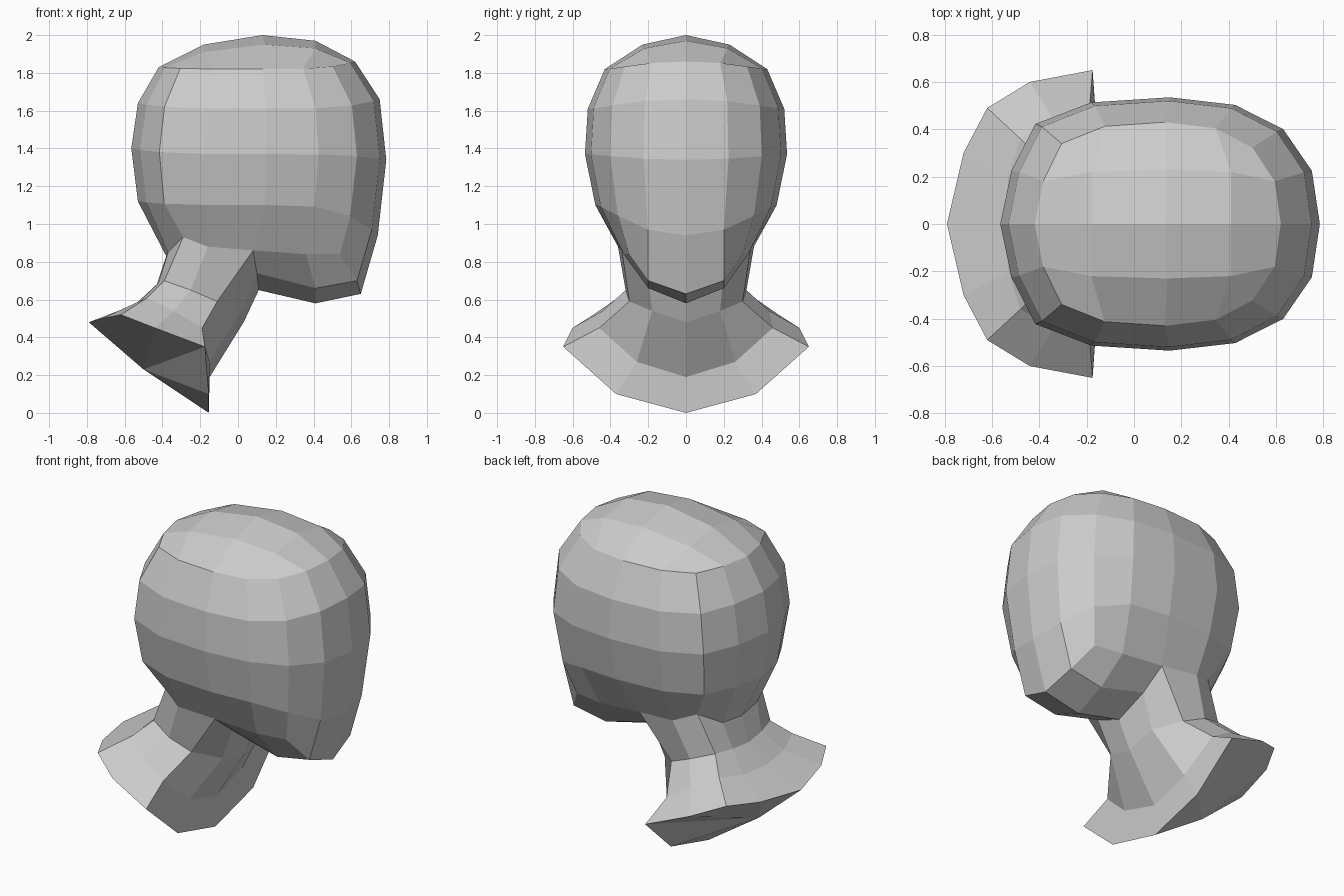
import bpy
import bmesh
from mathutils import Vector

cube = bpy.data.objects.get("Cube")
if cube:
    bpy.data.objects.remove(cube, do_unlink=True)

# One plain clay colour
clay = bpy.data.materials.new("clay_grey")
clay.use_nodes = True
colour = (0.6, 0.6, 0.6, 1.0)
clay.diffuse_color = colour
clay.node_tree.nodes["Principled BSDF"].inputs["Base Color"].default_value = colour

# Half outline of the skull seen from above, face to nape, in unit size
PLAN = [(1, 0), (.95, .42), (.77, .75), (.47, .94), (.06, 1),
        (-.43, .96), (-.78, .79), (-.93, .42), (-1, 0)]


def skull_ring(x_face, x_nape, half_width, z_face, z_side, z_nape):
    """Half ring around the skull whose height bends toward face and nape."""
    middle, reach = (x_face + x_nape) / 2, (x_face - x_nape) / 2
    ring = []
    for u, v in PLAN:
        z_end = z_face if u > 0 else z_nape
        z = z_side + (z_end - z_side) * u ** 4
        ring.append((middle + reach * u, half_width * v, z))
    return ring


def add_face(bm, points):
    """Add one face and its mirror image on the other side."""
    for side in (1, -1):
        bm.faces.new([bm.verts.new(Vector((x, y * side, z))) for x, y, z in points])


def add_grid(bm, rows):
    """Skin neighbouring rows of points with four-sided faces."""
    for upper, lower in zip(rows, rows[1:]):
        for i in range(len(upper) - 1):
            add_face(bm, [upper[i], upper[i + 1], lower[i + 1], lower[i]])


def build_object(name, bm):
    bmesh.ops.remove_doubles(bm, verts=bm.verts[:], dist=0.001)
    bmesh.ops.recalc_face_normals(bm, faces=bm.faces[:])
    mesh = bpy.data.meshes.new(name)
    bm.to_mesh(mesh)
    bm.free()
    mesh.materials.append(clay)
    obj = bpy.data.objects.new(name, mesh)
    bpy.context.collection.objects.link(obj)
    return obj


bm = bmesh.new()

# Skull rings from the crown rim down to the jaw line
rings = [
    skull_ring(.62, -.42, .43, 1.86, 1.82, 1.83),
    skull_ring(.75, -.53, .52, 1.66, 1.61, 1.64),
    skull_ring(.785, -.565, .535, 1.34, 1.37, 1.4),
    skull_ring(.74, -.53, .48, .94, 1.1, 1.12),
]
jaw_line = [(.65, 0, .63), (.63, .2, .7), (.54, .3, .84), (.36, .33, .84),
            (.08, .34, .86), (-.16, .36, .88), (-.29, .3, .93),
            (-.37, .17, .85), (-.38, 0, .83)]
add_grid(bm, rings + [jaw_line])

# Crown cap, filled inside the rim
rim = rings[0]
ridge = [rim[0], (.41, 0, 1.97), (.13, 0, 2), (-.18, 0, 1.95), rim[8]]
shoulder_row = [rim[1], (.41, .22, 1.93), (.14, .23, 1.95), (-.18, .22, 1.91), rim[7]]
add_grid(bm, [ridge, shoulder_row, rim[2:7]])

# Underside of the chin, back to the throat
chin_row = [jaw_line[0], (.41, 0, .58), (.11, 0, .65)]
cheek_row = [jaw_line[1], (.41, .2, .66), (.1, .2, .74)]
add_grid(bm, [chin_row, cheek_row, jaw_line[2:5]])

# Neck flaring to the shoulders, each ring running from throat to nape
neck_top = [chin_row[-1], cheek_row[-1]] + jaw_line[4:]
neck_middle = [(.03, 0, .48), (.02, .18, .54), (-.11, .3, .59), (-.25, .32, .65),
               (-.39, .27, .7), (-.42, .14, .69), (-.43, 0, .68)]
neck_base = [(-.15, 0, .19), (-.15, .26, .27), (-.19, .46, .45), (-.34, .44, .54),
             (-.48, .36, .61), (-.53, .2, .58), (-.55, 0, .57)]
bust_rim = [(-.155, 0, 0), (-.155, .37, .1), (-.175, .65, .35), (-.44, .6, .45),
            (-.62, .49, .52), (-.72, .3, .5), (-.79, 0, .48)]
add_grid(bm, [neck_top, neck_middle, neck_base, bust_rim])

# Sloping underside that closes the bust
base_centre = (-.5, 0, .23)
for first, second in zip(bust_rim, bust_rim[1:]):
    add_face(bm, [base_centre, first, second])

build_object("head_and_neck_bust", bm)
